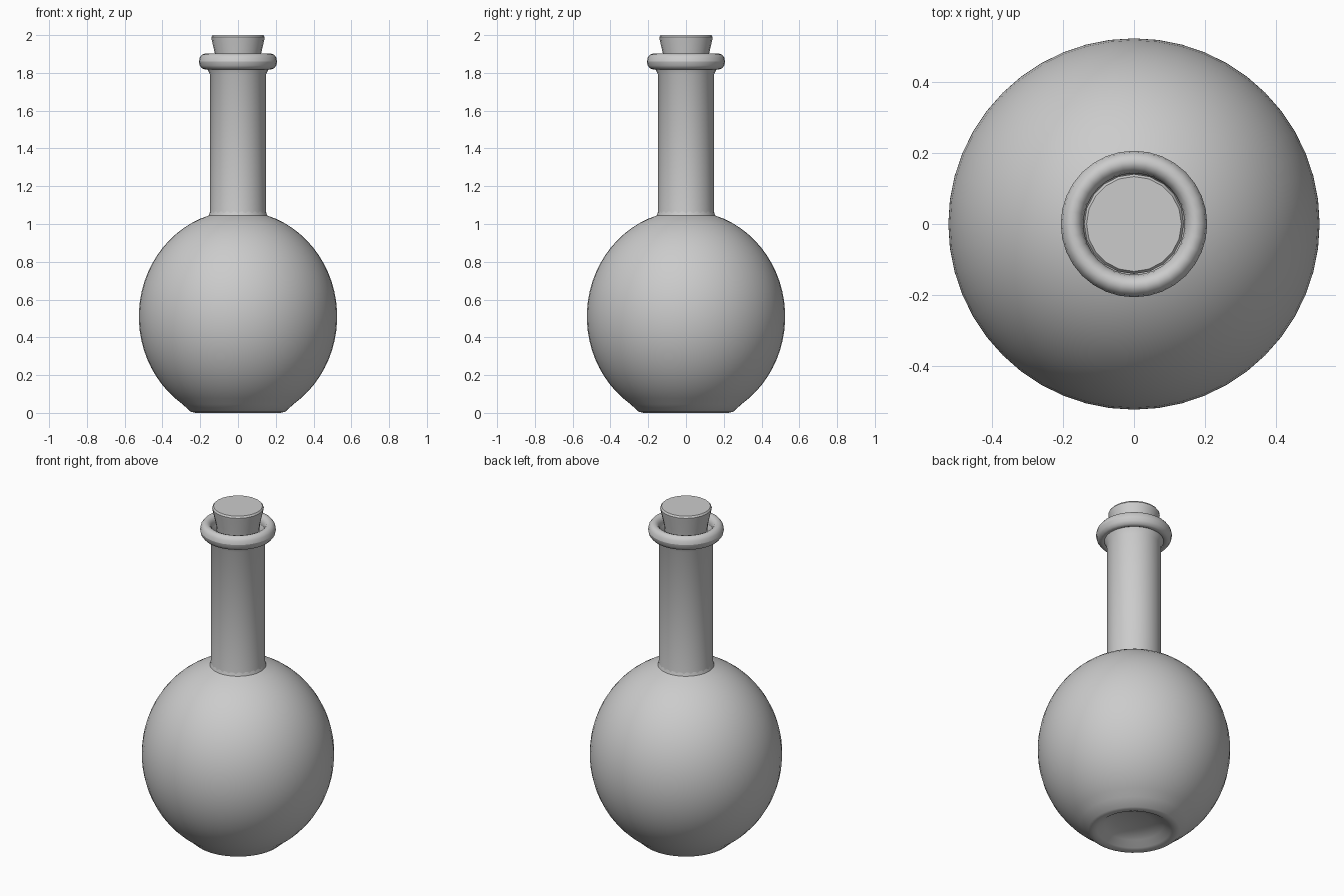
import bpy, math

cube = bpy.data.objects.get("Cube")
if cube:
    bpy.data.objects.remove(cube, do_unlink=True)

grey = bpy.data.materials.new("plain_grey")
grey.use_nodes = True
COLOUR = (0.6, 0.6, 0.6, 1)
grey.diffuse_color = COLOUR
grey.node_tree.nodes["Principled BSDF"].inputs["Base Color"].default_value = COLOUR


def lathe(name, profile, sides, angle):
    """Spin (radius, height) points round z; a zero radius becomes a pole."""
    verts, rings, faces = [], [], []
    for r, z in profile:
        n = 1 if r == 0 else sides
        rings.append([len(verts) + i for i in range(n)])
        verts += [(r * math.cos(math.tau * i / sides), r * math.sin(math.tau * i / sides), z)
                  for i in range(n)]
    for a, b in zip(rings, rings[1:]):
        for i in range(sides):
            j = (i + 1) % sides
            quad = [a[i % len(a)], a[j % len(a)], b[j % len(b)], b[i % len(b)]]
            faces.append(list(dict.fromkeys(quad)))
    mesh = bpy.data.meshes.new(name)
    mesh.from_pydata(verts, [], faces)
    mesh.materials.append(grey)
    obj = bpy.data.objects.new(name, mesh)
    bpy.context.collection.objects.link(obj)
    bpy.ops.object.select_all(action="DESELECT")
    obj.select_set(True)
    bpy.context.view_layer.objects.active = obj
    bpy.ops.object.shade_smooth_by_angle(angle=math.radians(angle))
    return obj


# Rounded belly with a hollow in its base, up to the foot of the neck
MID, RADIUS, HALF = 0.51, 0.525, 0.56
base = [(0, 0.06), (0.1, 0.055), (0.16, 0.035), (0.2, 0.008), (0.225, 0), (0.25, 0.006)]
low, high, steps = math.radians(-56), math.radians(73), 24
belly = []
for i in range(steps + 1):
    a = low + (high - low) * i / steps
    belly.append((RADIUS * math.cos(a), MID + HALF * math.sin(a)))
lathe("flask_belly", base + belly + [(0.148, 1.065)], 48, 50)

# Straight neck with a flare under the lip and an open mouth
neck = [(0.155, 1.03), (0.148, 1.07), (0.148, 1.79), (0.16, 1.815), (0.17, 1.85),
        (0.155, 1.87), (0.14, 1.84), (0.135, 1.8), (0, 1.8)]
lathe("flask_neck", neck, 24, 50)

# Rolled lip
lip = []
for i in range(13):
    a = math.tau * i / 12
    lip.append((0.175 + 0.032 * math.cos(a), 1.86 + 0.042 * math.sin(a)))
lathe("rolled_lip", lip, 32, 60)

# Tapered stopper
lathe("stopper", [(0.11, 1.79), (0.122, 1.9), (0.139, 1.975), (0.141, 1.99),
                  (0.134, 2.0), (0, 2.0)], 20, 40)
